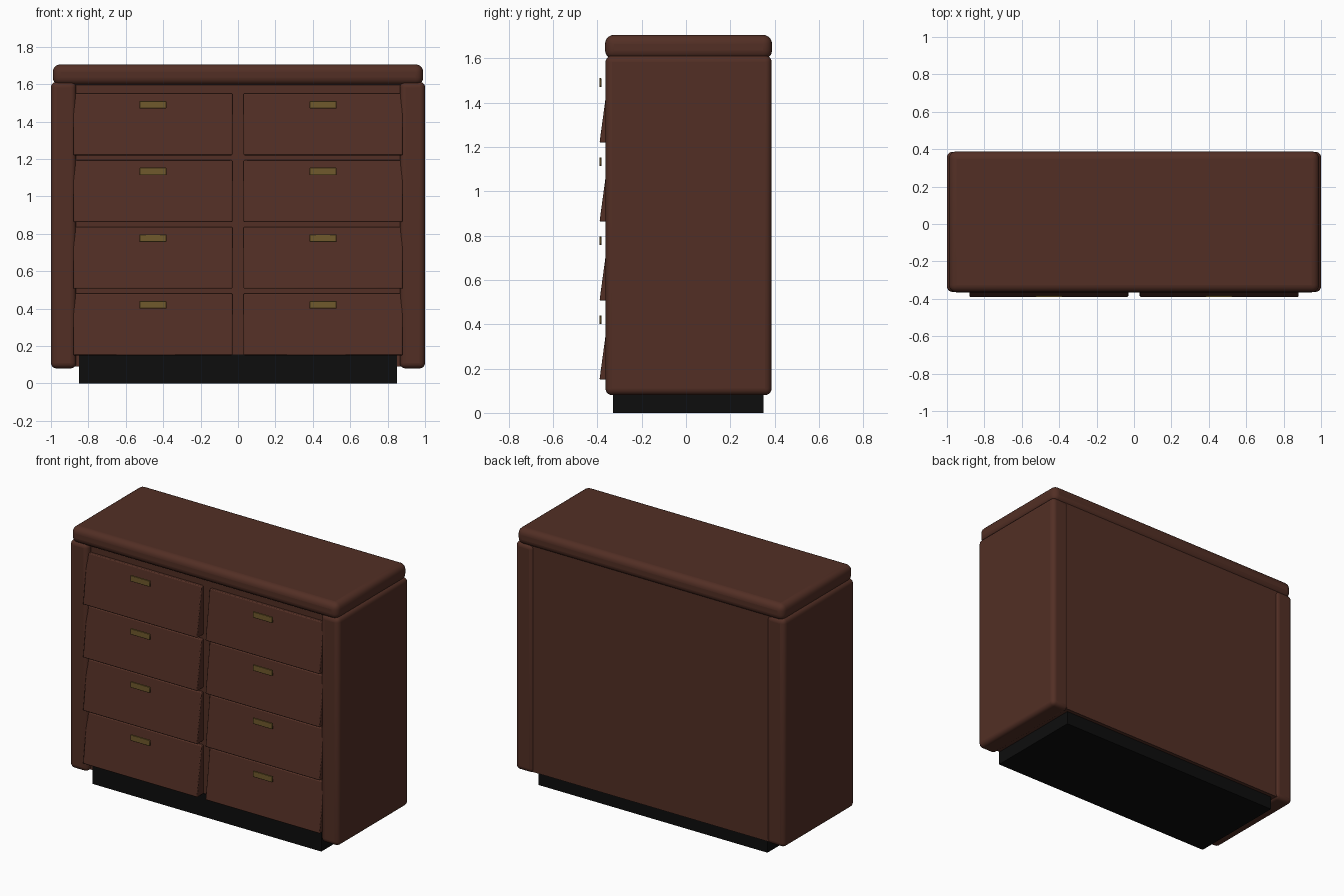
import bpy
import math

default = bpy.data.objects.get("Cube")
if default:
    bpy.data.objects.remove(default, do_unlink=True)


def material(name, colour, roughness):
    mat = bpy.data.materials.new(name)
    mat.use_nodes = True
    rgba = (*colour, 1)
    mat.diffuse_color = rgba
    shader = mat.node_tree.nodes["Principled BSDF"]
    shader.inputs["Base Color"].default_value = rgba
    shader.inputs["Roughness"].default_value = roughness
    return mat


wood = material("dark brown wood", (0.085, 0.028, 0.018), 0.5)
brass = material("aged brass", (0.16, 0.10, 0.025), 0.4)
black = material("black base", (0.004, 0.004, 0.004), 0.6)


def box(name, x, y, z, mat, bevel=0, segments=1, top_setback=0):
    """Box from (min, max) ranges; top_setback leans the front face back."""
    bpy.ops.mesh.primitive_cube_add(size=1)
    obj = bpy.context.object
    obj.name = obj.data.name = name
    for v in obj.data.vertices:
        corner = [r[1] if c > 0 else r[0] for c, r in zip(v.co, (x, y, z))]
        if v.co.y < 0 < v.co.z:
            corner[1] += top_setback
        v.co = corner
    obj.data.materials.append(mat)
    if bevel:
        mod = obj.modifiers.new("rounded edges", "BEVEL")
        mod.width = bevel
        mod.segments = segments
        bpy.ops.object.shade_smooth_by_angle(angle=math.radians(35))
    return obj


# Body and recessed base
box("carcass", (-0.9, 0.9), (-0.325, 0.375), (0.09, 1.62), wood)
box("plinth", (-0.85, 0.85), (-0.33, 0.35), (0, 0.155), black)

# Rounded top and side panels
box("top_slab", (-0.99, 0.99), (-0.365, 0.388), (1.595, 1.705), wood, 0.04, 5)
for side, s in (("left", 1), ("right", -1)):
    box(side + "_panel", sorted((0.865 * s, s)), (-0.363, 0.386),
        (0.08, 1.612), wood, 0.03, 5)

# Two columns of leaning drawer fronts, each with a bar handle
for side, s in (("left", 1), ("right", -1)):
    for row in range(4):
        z = 0.15 + row * 0.3565
        box(f"{side}_drawer_{row + 1}", sorted((0.03 * s, 0.88 * s)),
            (-0.39, -0.30), (z, z + 0.33), wood, 0.005, 2, 0.045)
        box(f"{side}_handle_{row + 1}", sorted((0.383 * s, 0.527 * s)),
            (-0.391, -0.381), (z + 0.25, z + 0.29), brass, 0.002, 1)
